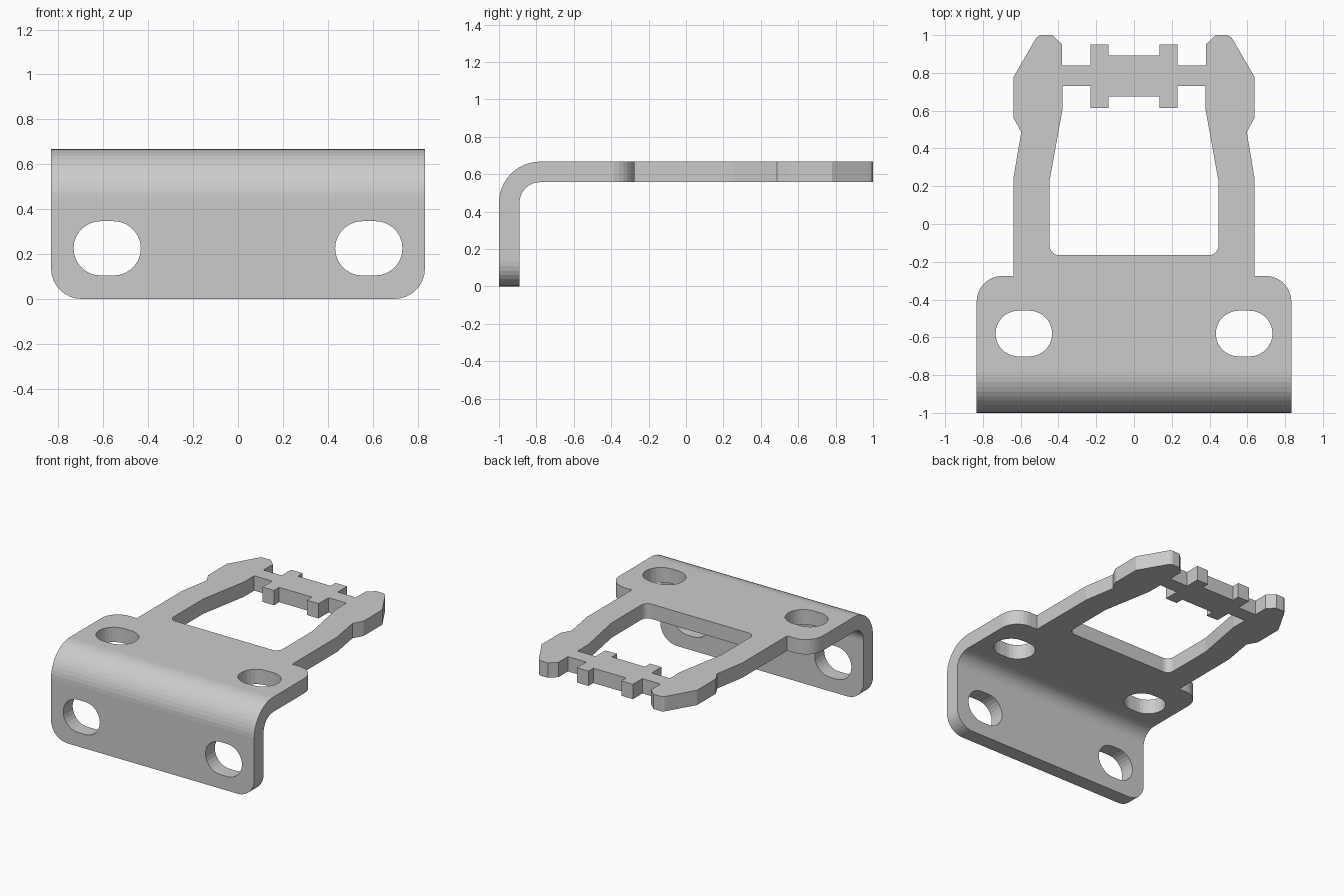
import bpy, bmesh
from math import sin, cos, pi, radians
from mathutils import Vector

if "Cube" in bpy.data.objects:
    bpy.data.objects.remove(bpy.data.objects["Cube"])

W, H, T = 0.833, 0.667, 0.11      # half width, height, sheet thickness
R = 0.22                          # outer bend radius
YB, ZB = -1 + R, H - R            # bend axis
bm = bmesh.new()


def arc(cx, cy, r, a0, a1, n=8):
    return [(cx + r * cos(radians(a0 + (a1 - a0) * i / n)),
             cy + r * sin(radians(a0 + (a1 - a0) * i / n))) for i in range(n + 1)]


def mirrored(half):
    return half + [(-x, y) for x, y in reversed(half)]


def slot(cx, cy, w=0.15, h=0.121):
    d = w - h
    return arc(cx + d, cy, h, -90, 90, 14) + arc(cx - d, cy, h, 90, 270, 14)


def sheet(loops, place, direction):
    """Fill an outline with holes, then thicken it into a solid."""
    edges = []
    for loop in loops:
        vs = [bm.verts.new(place(*p)) for p in loop]
        edges += [bm.edges.new((vs[i - 1], vs[i])) for i in range(len(vs))]
    res = bmesh.ops.triangle_fill(bm, edges=edges, use_beauty=True,
                                  normal=Vector(direction).normalized())
    faces = [g for g in res["geom"] if isinstance(g, bmesh.types.BMFace)]
    ext = bmesh.ops.extrude_face_region(bm, geom=faces, use_keep_orig=True)
    bmesh.ops.translate(bm, vec=direction,
                        verts=[g for g in ext["geom"] if isinstance(g, bmesh.types.BMVert)])


# Horizontal plate with the two arms, cross bar and slots
outer = mirrored([(W, YB)] + arc(W - 0.135, -0.41, 0.135, 0, 90) + [
    (0.637, -0.275), (0.637, 0.25), (0.597, 0.487), (0.637, 0.56), (0.637, 0.78),
    (0.527, 0.97), (0.515, 0.988), (0.495, 1.0), (0.433, 1.0), (0.38, 0.95),
    (0.38, 0.84), (0.23, 0.84), (0.23, 0.95), (0.135, 0.95), (0.135, 0.893)])
window = mirrored([(0.135, 0.675), (0.135, 0.615), (0.23, 0.615), (0.23, 0.73),
                   (0.378, 0.73), (0.378, 0.61), (0.447, 0.23)]
                  + arc(0.397, -0.115, 0.05, 0, -90, 6))
sheet([outer, window, slot(0.583, -0.58), slot(-0.583, -0.58)],
      lambda x, y: (x, y, H), (0, 0, -T))

# Vertical front flange
flange = mirrored([(W, ZB)] + arc(W - 0.135, 0.135, 0.135, 0, -90))
sheet([flange, slot(0.583, 0.225), slot(-0.583, 0.225)],
      lambda x, z: (x, -1, z), (0, T, 0))

# Drop the walls where the bend joins
seam = [f for f in bm.faces if
        all(abs(v.co.y - YB) < 1e-5 for v in f.verts)
        or all(abs(v.co.z - ZB) < 1e-5 for v in f.verts)]
bmesh.ops.delete(bm, geom=seam, context='FACES_ONLY')

# Rounded bend
rings = []
N = 12
for i in range(N + 1):
    a = pi / 2 + pi / 2 * i / N
    rings.append([bm.verts.new((x, YB + r * cos(a), ZB + r * sin(a)))
                  for x, r in ((-W, R), (W, R), (W, R - T), (-W, R - T))])
for a, b in zip(rings, rings[1:]):
    for k in range(4):
        bm.faces.new((a[k - 1], a[k], b[k], b[k - 1]))

bmesh.ops.remove_doubles(bm, verts=bm.verts[:], dist=1e-4)
bmesh.ops.recalc_face_normals(bm, faces=bm.faces[:])
mesh = bpy.data.meshes.new("bent_bracket")
bm.to_mesh(mesh)
bm.free()
bracket = bpy.data.objects.new("bent_bracket", mesh)
bpy.context.collection.objects.link(bracket)
